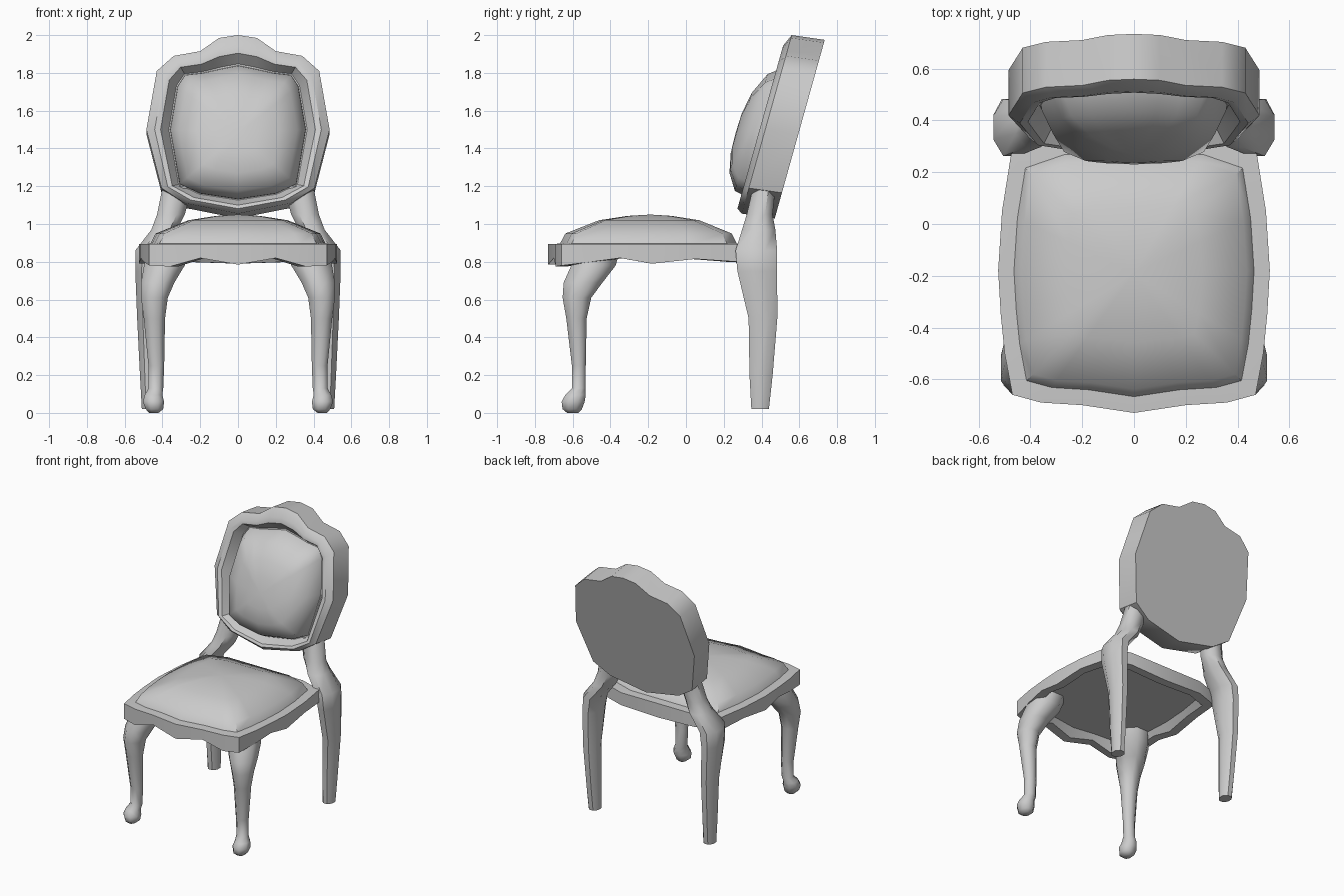
import bpy, bmesh, math
from mathutils import Vector

cube = bpy.data.objects.get("Cube")
if cube:
    bpy.data.objects.remove(cube, do_unlink=True)

mat = bpy.data.materials.new("plain grey")
mat.use_nodes = True
grey = (0.6, 0.6, 0.6, 1)
mat.diffuse_color = grey
mat.node_tree.nodes["Principled BSDF"].inputs["Base Color"].default_value = grey


def loft(name, rings, angle=40, cap_start=True, cap_end=True):
    """Skin a list of equal-length point rings into one object."""
    bm = bmesh.new()
    loops = [[bm.verts.new(p) for p in ring] for ring in rings]
    n = len(loops[0])
    for a, b in zip(loops, loops[1:]):
        for i in range(n):
            j = (i + 1) % n
            bm.faces.new((a[i], a[j], b[j], b[i]))
    if cap_start:
        bm.faces.new(loops[0][::-1])
    if cap_end:
        bm.faces.new(loops[-1])
    bmesh.ops.remove_doubles(bm, verts=bm.verts, dist=0.0005)
    bmesh.ops.recalc_face_normals(bm, faces=bm.faces)
    mesh = bpy.data.meshes.new(name)
    bm.to_mesh(mesh)
    bm.free()
    mesh.materials.append(mat)
    obj = bpy.data.objects.new(name, mesh)
    bpy.context.collection.objects.link(obj)
    bpy.ops.object.select_all(action='DESELECT')
    obj.select_set(True)
    bpy.context.view_layer.objects.active = obj
    bpy.ops.object.shade_smooth_by_angle(angle=math.radians(angle))
    return obj


def mirrored(half):
    """Close a half outline that starts and ends on the centre line."""
    return half + [(-p[0], *p[1:]) for p in half[-2:0:-1]]


def leg(name, sections, side):
    """Sections are (z, x_in, x_out, y_front, y_back)."""
    rings = []
    for z, x0, x1, y0, y1 in sections:
        ring = []
        for k in range(8):
            a = math.tau * (k + 0.5) / 8
            ring.append((side * ((x0 + x1) / 2 + (x1 - x0) * 0.53 * math.cos(a)),
                         (y0 + y1) / 2 + (y1 - y0) * 0.53 * math.sin(a), z))
        rings.append(ring)
    return loft(name, rings, 50)


# Seat: outline with the scalloped lower edge height as third value
seat = mirrored([(0, -0.73, 0.785), (0.2, -0.70, 0.82), (0.36, -0.69, 0.775),
                 (0.47, -0.66, 0.78), (0.50, -0.5, 0.80), (0.515, -0.35, 0.82),
                 (0.525, -0.18, 0.79), (0.51, 0.05, 0.815), (0.475, 0.27, 0.80),
                 (0.3, 0.33, 0.80), (0, 0.33, 0.79)])
MID = -0.19


def seat_ring(scale, z=None):
    return [(x * scale, MID + (y - MID) * scale, low if z is None else z)
            for x, y, low in seat]


loft("seat_frame", [seat_ring(0.82, 0.85), seat_ring(0.88), seat_ring(1),
                    seat_ring(1, 0.893), seat_ring(0.86, 0.897)], 35)
loft("seat_cushion", [seat_ring(0.89, 0.89), seat_ring(0.83, 0.95),
                      seat_ring(0.5, 1.02), seat_ring(0.22, 1.043),
                      seat_ring(0, 1.05)], 50, cap_end=False)

# Backrest: outer and inner outlines in x, z, leaning backwards
outer = mirrored([(0, 2.0), (0.1, 1.985), (0.2, 1.915), (0.34, 1.89), (0.43, 1.81),
                  (0.485, 1.5), (0.405, 1.19), (0.28, 1.11), (0, 1.055)])
inner = mirrored([(0, 1.84), (0.1, 1.82), (0.19, 1.8), (0.28, 1.79), (0.32, 1.73),
                  (0.36, 1.5), (0.31, 1.21), (0.2, 1.16), (0, 1.13)])


def back_ring(mix, offset, scale=1):
    """Blend outer to inner, shrink about the middle, place on the leaning plane."""
    ring = []
    for o, i in zip(outer, inner):
        p = Vector(o).lerp(Vector(i), mix)
        x, z = p.x * scale, 1.48 + (p.y - 1.48) * scale
        ring.append((x, 0.33 + 0.28 * (z - 1.18) + offset, z))
    return ring


rear = [(x, y + 0.175, z - 0.025) for x, y, z in back_ring(0, 0)]
loft("back_frame", [rear, back_ring(0, 0), back_ring(0.35, -0.03),
                    back_ring(0.6, -0.025), back_ring(0.95, 0.04)], 40)
loft("back_cushion", [back_ring(1, 0.045), back_ring(1, 0.02, 0.99),
                      back_ring(1, -0.07, 0.87), back_ring(1, -0.125, 0.6),
                      back_ring(1, -0.148, 0.3), back_ring(1, -0.152, 0)],
     60, cap_end=False)

# Legs, one of each kind per side
rear_leg = [(0.02, 0.43, 0.51, 0.345, 0.44), (0.2, 0.43, 0.52, 0.335, 0.46),
            (0.5, 0.43, 0.535, 0.33, 0.485), (0.75, 0.43, 0.545, 0.27, 0.485),
            (0.86, 0.41, 0.545, 0.26, 0.485), (0.97, 0.32, 0.46, 0.295, 0.475),
            (1.05, 0.28, 0.43, 0.32, 0.46), (1.2, 0.24, 0.40, 0.355, 0.475)]
front_leg = [(0.0, 0.42, 0.47, -0.63, -0.57), (0.02, 0.395, 0.49, -0.655, -0.55),
             (0.06, 0.39, 0.505, -0.66, -0.535), (0.095, 0.4, 0.495, -0.64, -0.53),
             (0.13, 0.395, 0.475, -0.605, -0.53), (0.25, 0.39, 0.475, -0.605, -0.53),
             (0.5, 0.385, 0.50, -0.635, -0.525), (0.61, 0.37, 0.515, -0.655, -0.50),
             (0.69, 0.335, 0.515, -0.65, -0.44), (0.78, 0.28, 0.50, -0.61, -0.37),
             (0.85, 0.26, 0.48, -0.59, -0.35)]
for side, label in ((1, "left"), (-1, "right")):
    leg("rear_leg_" + label, rear_leg, side)
    leg("front_leg_" + label, front_leg, side)
